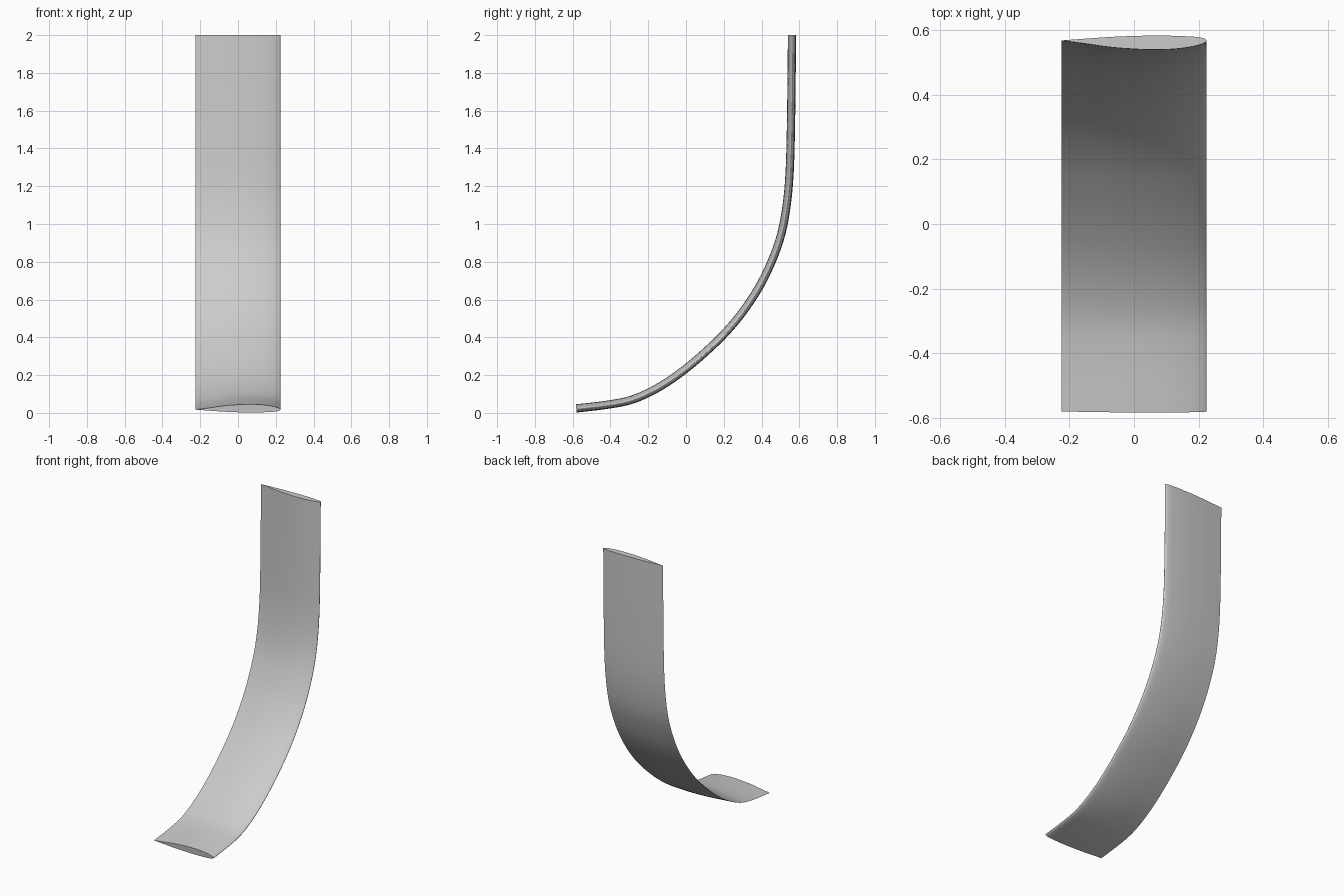
import bpy, bmesh, math
from mathutils import Vector

cube = bpy.data.objects.get("Cube")
if cube:
    bpy.data.objects.remove(cube, do_unlink=True)


def smooth_path(points, steps):
    """Catmull-Rom curve through 2D points."""
    p = [Vector(q) for q in points]
    p = [2 * p[0] - p[1]] + p + [2 * p[-1] - p[-2]]
    out = []
    for a, b, c, d in zip(p, p[1:], p[2:], p[3:]):
        # centripetal-like tangents scaled to the span keep uneven spacing smooth
        span = (c - b).length
        m1 = (c - a) / ((b - a).length + span) * span
        m2 = (d - b) / (span + (d - c).length) * span
        for i in range(steps):
            t = i / steps
            out.append(b * (2*t**3 - 3*t**2 + 1) + m1 * (t**3 - 2*t**2 + t)
                       + c * (3*t**2 - 2*t**3) + m2 * (t**3 - t**2))
    out.append(p[-2])
    return out


# Centre line of the blade in (y, z)
path = smooth_path([(-0.581, 0.024), (-0.42, 0.043), (-0.3, 0.066), (-0.2, 0.106),
                    (-0.1, 0.163), (0, 0.235), (0.1, 0.32), (0.2, 0.416),
                    (0.3, 0.535), (0.4, 0.69), (0.48, 0.87), (0.52, 1.02),
                    (0.545, 1.22), (0.555, 1.5), (0.561, 2.0)], 6)

# Foil section in (x, inward offset): trailing edge, inner side, nose, outer side
foil = smooth_path([(-0.225, -0.007), (-0.15, 0.003), (-0.076, 0.0135), (0, 0.0195),
                    (0.06, 0.0215), (0.13, 0.019), (0.19, 0.01), (0.217, 0.001),
                    (0.225, -0.006), (0.215, -0.014), (0.17, -0.0195), (0.06, -0.022),
                    (-0.06, -0.0185), (-0.15, -0.0125), (-0.225, -0.007)], 4)[:-1]

# Sweep the section along the centre line and cap both ends
bm = bmesh.new()
rings = []
for i, p in enumerate(path):
    t = (path[min(i + 1, len(path) - 1)] - path[max(i - 1, 0)]).normalized()
    if i == len(path) - 1:
        t = Vector((0, 1))
    rings.append([bm.verts.new((x, p.x - t.y * h, p.y + t.x * h)) for x, h in foil])
n = len(foil)
for a, b in zip(rings, rings[1:]):
    for j in range(n):
        k = (j + 1) % n
        bm.faces.new((a[j], a[k], b[k], b[j]))
caps = [bm.faces.new(rings[0]), bm.faces.new(rings[-1])]
bmesh.ops.recalc_face_normals(bm, faces=bm.faces[:])

# Smooth skin with sharp trailing edge and end rims
for f in bm.faces:
    f.smooth = f not in caps
for a, b in zip(rings, rings[1:]):
    bm.edges.get((a[0], b[0])).smooth = False
for f in caps:
    for e in f.edges:
        e.smooth = False

mesh = bpy.data.meshes.new("curved_foil_blade")
bm.to_mesh(mesh)
bm.free()
blade = bpy.data.objects.new("curved_foil_blade", mesh)
bpy.context.collection.objects.link(blade)

# Plain grey finish
grey = bpy.data.materials.new("light_grey")
grey.use_nodes = True
color = (0.6, 0.6, 0.6, 1)
grey.diffuse_color = color
grey.node_tree.nodes["Principled BSDF"].inputs["Base Color"].default_value = color
mesh.materials.append(grey)
